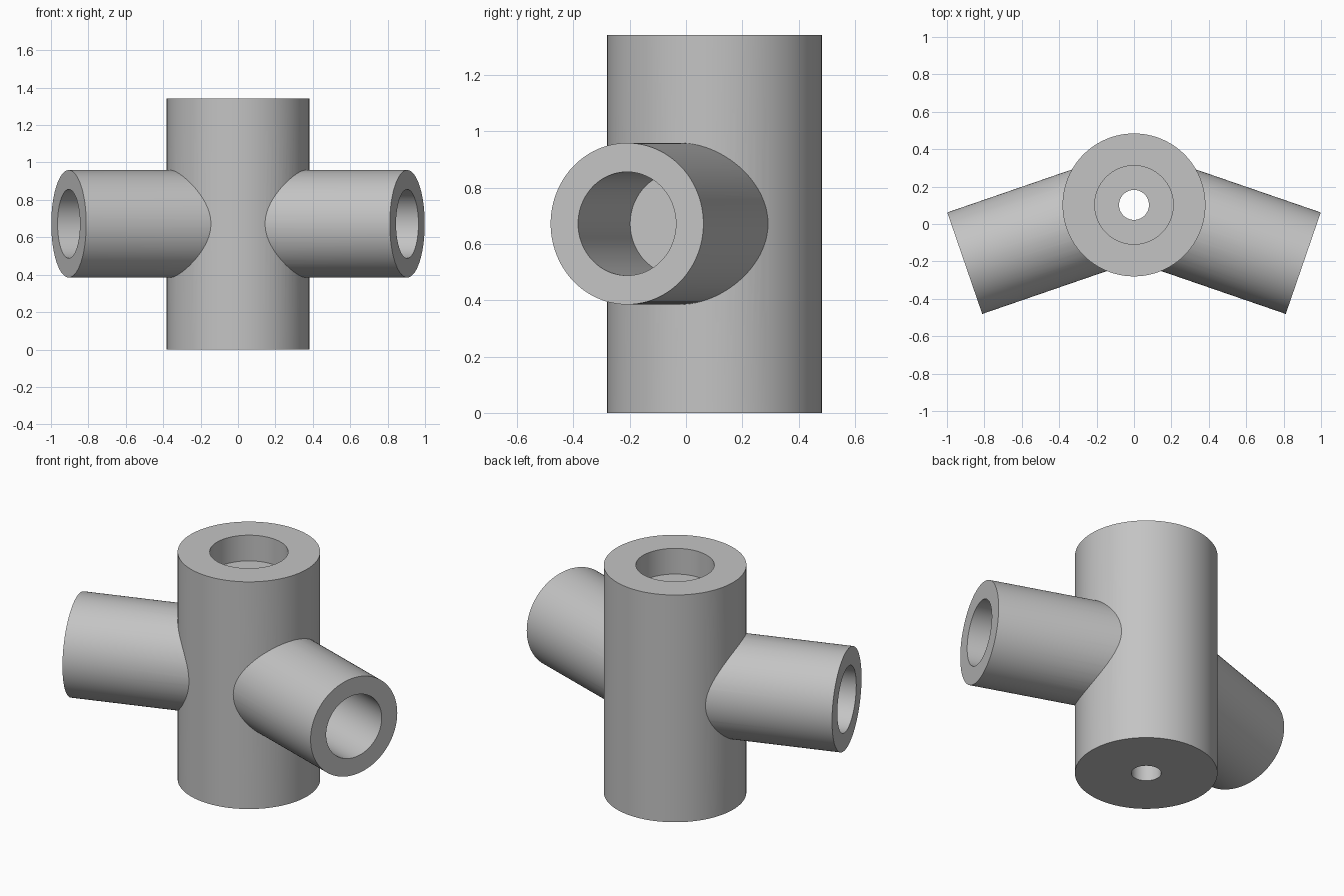
import bpy, bmesh
from math import radians, pi
from mathutils import Matrix, Vector

cube = bpy.data.objects.get("Cube")
if cube:
    bpy.data.objects.remove(cube, do_unlink=True)

grey = bpy.data.materials.new("plain grey")
grey.use_nodes = True
colour = (0.55, 0.55, 0.55, 1)
grey.diffuse_color = colour
grey.node_tree.nodes["Principled BSDF"].inputs["Base Color"].default_value = colour

HEIGHT, RADIUS, CENTRE_Y = 1.343, 0.382, 0.102
ARM_Z, ARM_RADIUS, ARM_ANGLE = 0.672, 0.287, 19


def lathe(name, profile, matrix, closed):
    """Turn a (radius, height) profile around z, then place it."""
    bm = bmesh.new()
    verts = [bm.verts.new((r, 0, z)) for r, z in profile]
    pairs = list(zip(verts, verts[1:]))
    if closed:
        pairs.append((verts[-1], verts[0]))
    edges = [bm.edges.new(p) for p in pairs]
    bmesh.ops.spin(bm, geom=verts + edges, cent=(0, 0, 0), axis=(0, 0, 1),
                   angle=2 * pi, steps=96, use_duplicate=False)
    bmesh.ops.remove_doubles(bm, verts=bm.verts, dist=0.0001)
    bmesh.ops.recalc_face_normals(bm, faces=bm.faces)
    bmesh.ops.transform(bm, matrix=matrix, verts=bm.verts)
    mesh = bpy.data.meshes.new(name)
    bm.to_mesh(mesh)
    bm.free()
    mesh.materials.append(grey)
    obj = bpy.data.objects.new(name, mesh)
    bpy.context.collection.objects.link(obj)
    return obj


# Upright body: counterbored at the top, with a narrow hole right through
body = lathe("pipe_body",
             [(0.08, 0), (RADIUS, 0), (RADIUS, HEIGHT), (0.21, HEIGHT),
              (0.21, HEIGHT - 0.152), (0.08, HEIGHT - 0.152)],
             Matrix.Translation((0, CENTRE_Y, 0)), True)

# Side arms: blind sockets angled toward the front, fused into the body
bpy.context.view_layer.objects.active = body
body.select_set(True)
for side, name in ((1, "left_arm"), (-1, "right_arm")):
    direction = Vector((side, 0, 0))
    direction.rotate(Matrix.Rotation(radians(-side * ARM_ANGLE), 3, 'Z'))
    place = (Matrix.Translation((0, CENTRE_Y, ARM_Z))
             @ direction.to_track_quat('Z', 'Y').to_matrix().to_4x4())
    arm = lathe(name,
                [(0, 0.23), (ARM_RADIUS, 0.23), (ARM_RADIUS, 0.957),
                 (0.184, 0.957), (0.184, 0.388), (0, 0.388)], place, False)
    union = body.modifiers.new(name, 'BOOLEAN')
    union.operation = 'UNION'
    union.solver = 'EXACT'
    union.object = arm
    bpy.ops.object.modifier_apply(modifier=union.name)
    bpy.data.objects.remove(arm, do_unlink=True)

bpy.ops.object.shade_smooth_by_angle(angle=radians(30))
